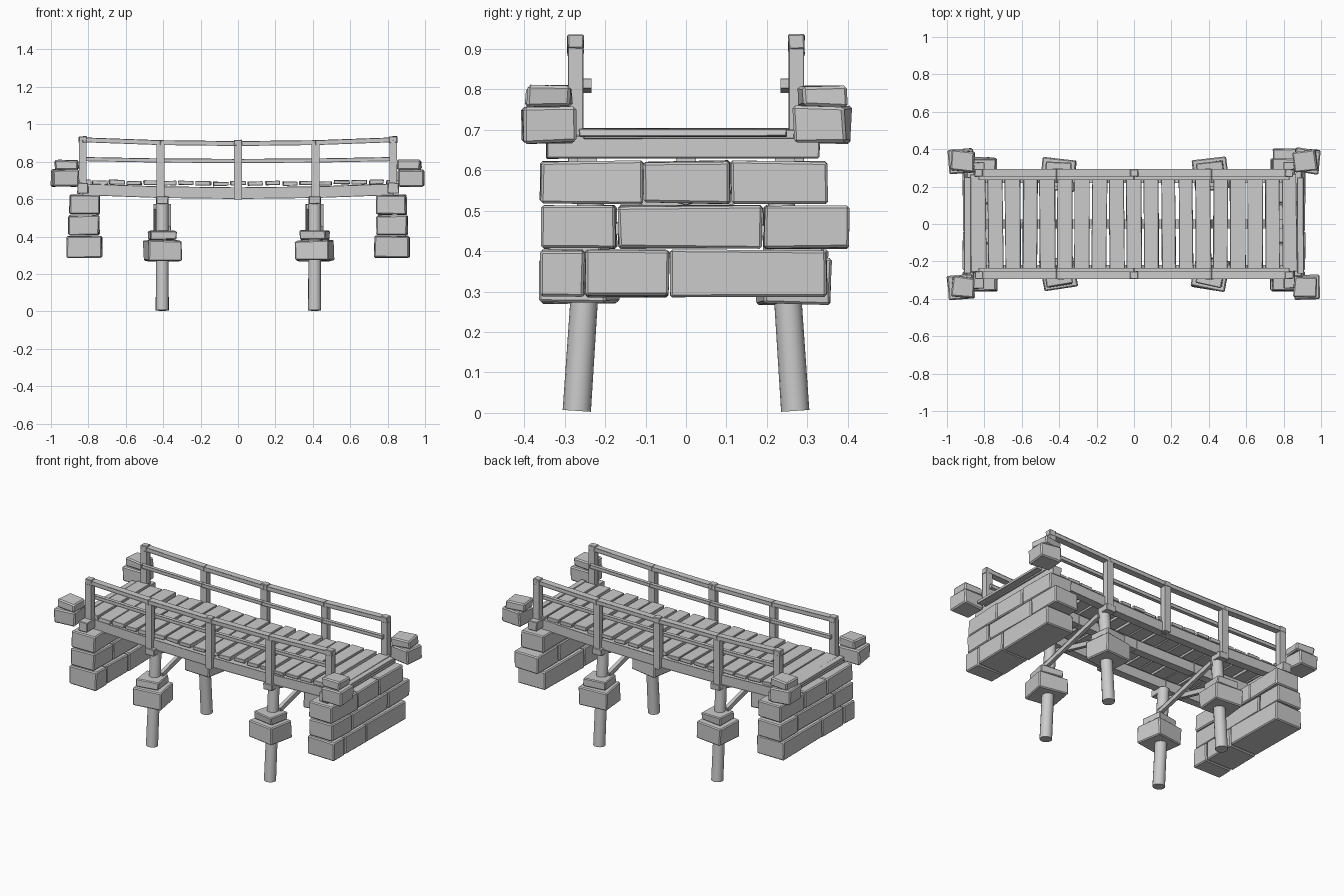
import bpy, bmesh, math, random
from mathutils import Vector, Matrix, Euler

if "Cube" in bpy.data.objects:
    bpy.data.objects.remove(bpy.data.objects["Cube"])

random.seed(7)
grey = bpy.data.materials.new("weathered_grey")
grey.diffuse_color = (0.6, 0.6, 0.6, 1)
grey.use_nodes = True
grey.node_tree.nodes["Principled BSDF"].inputs["Base Color"].default_value = grey.diffuse_color


def finish(bm, name, bevel=0.0):
    if bevel:
        bmesh.ops.bevel(bm, geom=bm.edges[:], offset=bevel, segments=1, affect='EDGES')
    bmesh.ops.recalc_face_normals(bm, faces=bm.faces[:])
    mesh = bpy.data.meshes.new(name)
    bm.to_mesh(mesh)
    bm.free()
    ob = bpy.data.objects.new(name, mesh)
    ob.data.materials.append(grey)
    bpy.context.collection.objects.link(ob)
    return ob


def block(name, lo, hi, turn=0.0, jitter=0.0, bevel=0.0):
    """Box between two corners, turned about z, with slightly uneven corners."""
    lo, hi = Vector(lo), Vector(hi)
    size = hi - lo
    bm = bmesh.new()
    bmesh.ops.create_cube(bm, size=1)
    rot = Matrix.Rotation(turn, 3, 'Z')
    for v in bm.verts:
        p = Vector([a * b for a, b in zip(v.co, size)])
        p += Vector([random.uniform(-jitter, jitter) for _ in range(3)])
        v.co = rot @ p + (lo + hi) / 2
    return finish(bm, name, bevel)


def bar(name, a, b, w, h, bevel=0.002):
    """Rectangular timber from a to b; h is its upright size."""
    a, b = Vector(a), Vector(b)
    d = (b - a).normalized()
    side = d.cross(Vector((0, 0, 1)))
    side = side.normalized() if side.length > 0.01 else Vector((0, 1, 0))
    up = side.cross(d)
    bm = bmesh.new()
    bmesh.ops.create_cube(bm, size=1)
    for v in bm.verts:
        v.co = (a + b) / 2 + d * v.co.x * (b - a).length + side * v.co.y * w + up * v.co.z * h
    return finish(bm, name, bevel)


def log(name, a, b, r):
    """Smooth round timber from a to b."""
    a, b = Vector(a), Vector(b)
    bm = bmesh.new()
    bmesh.ops.create_cone(bm, cap_ends=True, segments=16, radius1=r, radius2=r * 0.94, depth=(b - a).length)
    rot = (b - a).to_track_quat('Z', 'Y').to_matrix()
    for v in bm.verts:
        v.co = rot @ v.co + (a + b) / 2
    for f in bm.faces:
        f.smooth = len(f.verts) == 4
    ob = finish(bm, name)
    bpy.context.view_layer.objects.active = ob
    ob.select_set(True)
    bpy.ops.object.shade_smooth_by_angle(angle=math.radians(40))
    ob.select_set(False)


def sag(x, depth=0.02):
    return -depth * (1 - (x / 0.83) ** 2)


# Stone abutments: three courses of blocks with staggered joints
courses = [(0.288, 0.402, 0.73, 0.915, (-0.36, -0.25, -0.04, 0.35)),
           (0.408, 0.512, 0.742, 0.905, (-0.36, -0.17, 0.19, 0.405)),
           (0.518, 0.622, 0.742, 0.90, (-0.36, -0.105, 0.11, 0.35))]
for s, side in ((-1, "left"), (1, "right")):
    for z0, z1, x0, x1, cuts in courses:
        for y0, y1 in zip(cuts, cuts[1:]):
            if s < 0:
                y1 = min(y1, 0.36)
            xs = sorted((s * x0, s * x1))
            block(f"{side}_abutment_stone", (xs[0], y0 + 0.002, z0), (xs[1], y1 - 0.002, z1),
                  random.uniform(-0.02, 0.02), 0.003, 0.006)
    # Timber sill under the deck end
    block(f"{side}_sill", (s * 0.83 - 0.03, -0.345, 0.63), (s * 0.83 + 0.03, 0.33, 0.688), 0, 0.002, 0.003)
    # Pairs of stacked stones at each corner
    for t in (-1, 1):
        x, y = s * 0.925, t * 0.337
        turn = random.uniform(-0.12, 0.12)
        block("corner_stone", (x - 0.068, y - 0.064, 0.668), (x + 0.068, y + 0.064, 0.758), turn, 0.004, 0.007)
        x -= s * 0.01
        block("corner_cap_stone", (x - 0.06, y - 0.055, 0.757), (x + 0.06, y + 0.055, 0.808), -turn, 0.004, 0.007)

# Deck planks, following the sag
pitch = 0.0925
for i in range(-9, 10):
    x = i * pitch
    z = 0.693 + sag(x, 0.008) + random.uniform(-0.003, 0.003)
    w = pitch / 2 - random.uniform(0.004, 0.009)
    e = random.uniform(-0.008, 0.008)
    block("deck_plank", (x - w, -0.26 + e, z - 0.012), (x + w, 0.26 + e, z + 0.01),
          random.uniform(-0.012, 0.012), 0.002, 0.002)
for s in (-1, 1):
    block("end_plank", (s * 0.89 - 0.018, -0.265, 0.683), (s * 0.89 + 0.018, 0.25, 0.703), 0, 0.002, 0.002)

# Sagging stringers and railings between the post positions
posts = (-0.83, -0.415, 0.0, 0.415, 0.83)
for y in (-0.245, 0.0, 0.245):
    for a, b in zip(posts, posts[1:]):
        bar("stringer", (a, y, 0.652 + sag(a)), (b, y, 0.652 + sag(b)), 0.045, 0.062)
for t in (-1, 1):
    y = t * 0.273
    for a, b in zip(posts, posts[1:]):
        bar("top_rail", (a, y, 0.917 + sag(a)), (b, y, 0.917 + sag(b)), 0.036, 0.026)
        bar("middle_rail", (a, t * 0.245, 0.814 + sag(a, 0.01)), (b, t * 0.245, 0.814 + sag(b, 0.01)), 0.018, 0.022)
    for x in posts:
        end = abs(x) > 0.8
        bottom = 0.64 if end else 0.6
        bar("railing_post", (x, y, bottom), (x, y, 0.91 + sag(x)), 0.038, 0.038)
        if end:
            block("post_cap", (x - 0.022, y - 0.02, 0.9), (x + 0.022, y + 0.02, 0.935), 0, 0.002, 0.003)
        elif x == 0:
            block("post_cap", (x - 0.021, y - 0.02, 0.885), (x + 0.021, y + 0.02, 0.917), 0, 0.002, 0.003)

# Trestles: leaning piles in stone collars, with crossed braces
for px in (-0.405, 0.41):
    for t in (-1, 1):
        log("pile", (px, t * 0.27, 0.005), (px, t * 0.23, 0.61), 0.035)
        turn = random.choice((-1, 1)) * random.uniform(0.06, 0.2)
        y = t * 0.265
        block("pile_collar", (px - 0.09, y - 0.085, 0.27), (px + 0.09, y + 0.085, 0.378), turn, 0.005, 0.006)
        block("pile_upper_collar", (px - 0.07, y - 0.065, 0.383), (px + 0.07, y + 0.065, 0.432), turn, 0.004, 0.005)
        block("pile_head", (px - 0.032, t * 0.26 - 0.035, 0.575), (px + 0.032, t * 0.26 + 0.035, 0.615), 0, 0.002, 0.003)
        bar("cross_brace", (px + t * 0.037, -0.23, 0.5 - t * 0.06), (px + t * 0.037, 0.23, 0.5 + t * 0.06), 0.018, 0.03)
